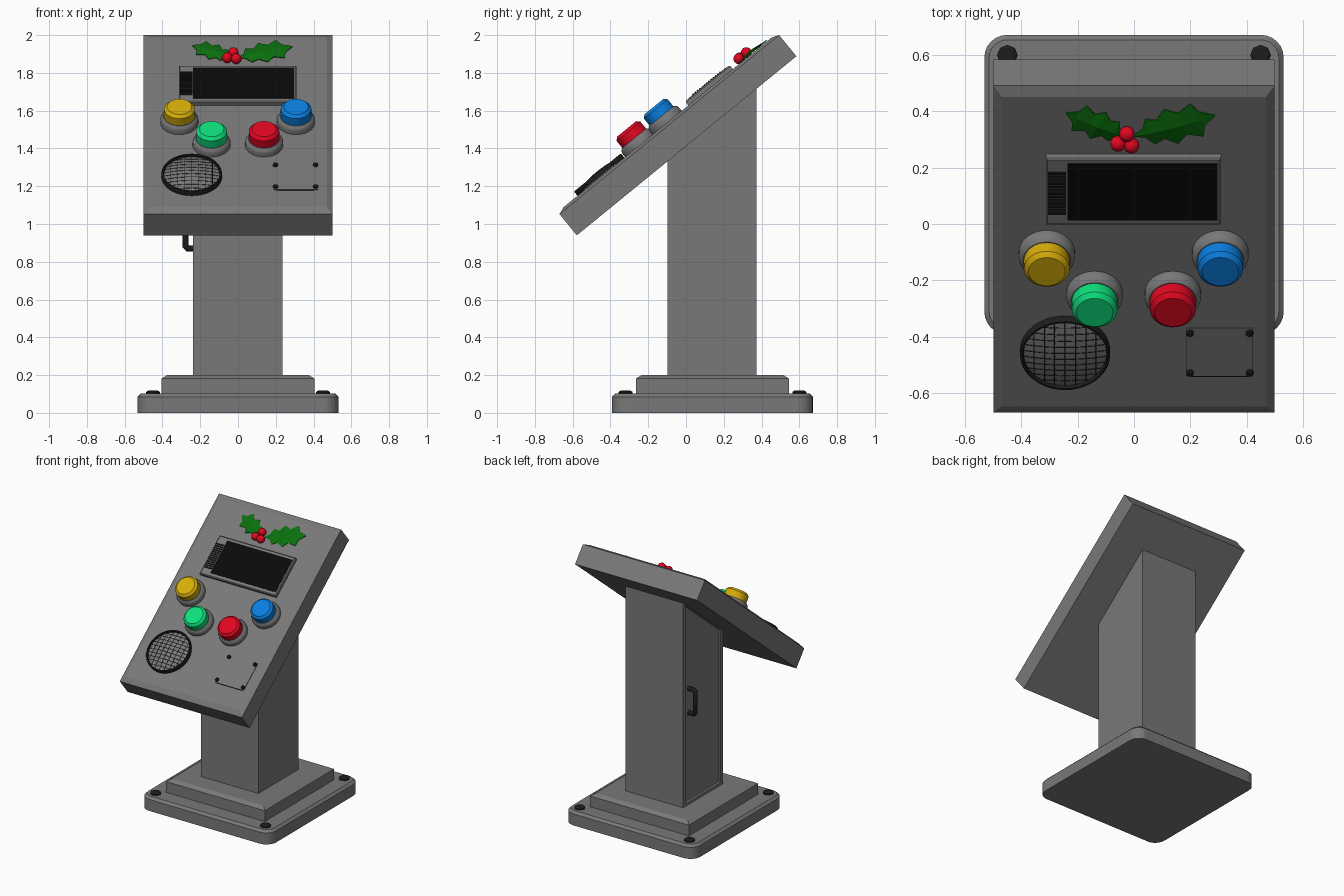
import bpy, bmesh
from math import radians, sin, cos, pi, sqrt
from mathutils import Matrix

if "Cube" in bpy.data.objects:
    bpy.data.objects.remove(bpy.data.objects["Cube"])

# Frame of the sloped console: local y runs up the slope, local z leaves the face
SLOPE = Matrix.Translation((0, -0.578, 0.94)) @ Matrix.Rotation(radians(39.2), 4, 'X')
FACE = 0.16


def material(name, rgb):
    m = bpy.data.materials.new(name)
    m.diffuse_color = (*rgb, 1)
    m.use_nodes = True
    m.node_tree.nodes["Principled BSDF"].inputs["Base Color"].default_value = m.diffuse_color
    return m


METAL = material("dark_grey_metal", (0.19, 0.19, 0.19))
BLACK = material("black", (0.003, 0.003, 0.003))
DARK = material("dark", (0.012, 0.012, 0.012))
GREEN_LEAF = material("leaf_green", (0.003, 0.16, 0.004))
RED = material("red", (0.75, 0.002, 0.015))


def finish(name, bm, mat=None, matrix=None, smooth=False):
    bmesh.ops.recalc_face_normals(bm, faces=bm.faces[:])
    me = bpy.data.meshes.new(name)
    bm.to_mesh(me)
    bm.free()
    ob = bpy.data.objects.new(name, me)
    bpy.context.collection.objects.link(ob)
    if matrix:
        ob.matrix_world = matrix
    me.materials.append(mat or METAL)
    if smooth:
        me.shade_smooth()
        me.set_sharp_from_angle(angle=radians(35))
    return ob


def stack(name, rings, mat=None, matrix=None, smooth=False):
    """Skin a list of (outline, z) rings and cap both ends."""
    bm = bmesh.new()
    vs = [[bm.verts.new((x, y, z)) for x, y in o] for o, z in rings]
    n = len(vs[0])
    for a, b in zip(vs, vs[1:]):
        for i in range(n):
            j = (i + 1) % n
            bm.faces.new((a[i], a[j], b[j], b[i]))
    bm.faces.new(vs[0])
    bm.faces.new(vs[-1])
    return finish(name, bm, mat, matrix, smooth)


def circle(x, y, r, n=40):
    return [(x + r * cos(2 * pi * i / n), y + r * sin(2 * pi * i / n)) for i in range(n)]


def rect(x0, x1, y0, y1, dx=0, dy=None):
    dy = dx if dy is None else dy
    return [(x0 + dx, y0 + dy), (x1 - dx, y0 + dy), (x1 - dx, y1 - dy), (x0 + dx, y1 - dy)]


def rounded(cx, cy, h, r, seg=6):
    pts = []
    for k, (sx, sy) in enumerate(((1, 1), (-1, 1), (-1, -1), (1, -1))):
        for i in range(seg + 1):
            a = pi / 2 * (k + i / seg)
            pts.append((cx + sx * (h - r) + r * cos(a), cy + sy * (h - r) + r * sin(a)))
    return pts


def box(name, x0, x1, y0, y1, z0, z1, mat=None, matrix=None, inset=0.0, drop=0.0):
    rings = [(rect(x0, x1, y0, y1), z0), (rect(x0, x1, y0, y1), z1 - drop)]
    if inset:
        rings.append((rect(x0, x1, y0, y1, inset), z1))
    return stack(name, rings, mat, matrix)


def tube(name, paths, radius, mat, matrix=None, res=2):
    cu = bpy.data.curves.new(name, 'CURVE')
    cu.dimensions = '3D'
    cu.bevel_depth = radius
    cu.bevel_resolution = res
    cu.use_fill_caps = True
    for path in paths:
        sp = cu.splines.new('POLY')
        sp.points.add(len(path) - 1)
        for p, c in zip(sp.points, path):
            p.co = (*c, 1)
    cu.materials.append(mat)
    ob = bpy.data.objects.new(name, cu)
    bpy.context.collection.objects.link(ob)
    if matrix:
        ob.matrix_world = matrix


# Base plate with rounded corners, stepped plinth and bolts
CY = 0.14
stack("base_plate", [(rounded(0, CY, 0.532, 0.08), 0), (rounded(0, CY, 0.532, 0.08), 0.085),
                     (rounded(0, CY, 0.515, 0.065), 0.102)])
box("plinth", -0.405, 0.405, CY - 0.405, CY + 0.405, 0.1, 0.2, inset=0.03, drop=0.018)
for sx in (-1, 1):
    for sy in (-1, 1):
        x, y = 0.45 * sx, CY + 0.46 * sy
        stack("base_bolt", [(circle(x, y, 0.037, 8), 0.1), (circle(x, y, 0.037, 8), 0.111),
                            (circle(x, y, 0.026, 8), 0.118)], DARK)

# Column, cut to the slope at the top, with a recessed door on its left side
bm = bmesh.new()
side = [(-0.097, 0.19), (0.373, 0.19), (0.373, 1.75), (-0.097, 1.367)]
left = [bm.verts.new((-0.237, y, z)) for y, z in side]
right = [bm.verts.new((0.235, y, z)) for y, z in side]
door = bm.faces.new(left)
bm.faces.new(right)
for i in range(4):
    j = (i + 1) % 4
    bm.faces.new((left[i], left[j], right[j], right[i]))
bmesh.ops.recalc_face_normals(bm, faces=bm.faces[:])
bmesh.ops.inset_region(bm, faces=[door], thickness=0.03, use_even_offset=True)
bmesh.ops.inset_region(bm, faces=[door], thickness=0.004, depth=-0.012, use_even_offset=True)
finish("column", bm)

# Door handle
hx = -0.279
tube("door_handle", [[(-0.22, 0.29, 0.871), (hx + 0.012, 0.29, 0.871), (hx, 0.29, 0.885),
                      (hx, 0.29, 1.036), (hx + 0.012, 0.29, 1.05), (-0.22, 0.29, 1.05)]], 0.017, DARK)

# Sloped console with chamfered front edges
outer = rect(-0.5, 0.5, 0, 1.5)
stack("console", [(outer, 0), (outer, 0.145), (rect(-0.5, 0.5, 0, 1.5, 0.03, 0.04), FACE)], None, SLOPE)

# Display frame, screen and vent slats
box("screen_frame", -0.313, 0.309, 0.892, 1.197, 0.155, 0.187, None, SLOPE, 0.006, 0.006)
box("screen", -0.237, 0.297, 0.917, 1.175, 0.18, 0.189, BLACK, SLOPE)
for i in range(13):
    u = 0.945 + i * 0.0153
    box("vent_slat", -0.306, -0.242, u, u + 0.009, 0.18, 0.193, DARK, SLOPE)

# Push buttons: grey collar and coloured cap
for color, rgb, x, u in (("yellow", (0.68, 0.42, 0.003), -0.31, 0.747),
                         ("green", (0.004, 0.74, 0.2), -0.14, 0.56),
                         ("red", (0.75, 0.002, 0.015), 0.138, 0.56),
                         ("blue", (0.003, 0.21, 0.75), 0.307, 0.747)):
    stack(color + "_button_collar", [(circle(x, u, r), z) for r, z in
          ((0.1, 0.155), (0.1, 0.185), (0.094, 0.197), (0.084, 0.206))], None, SLOPE, True)
    stack(color + "_button_cap", [(circle(x, u, r), z) for r, z in
          ((0.081, 0.2), (0.081, 0.254), (0.065, 0.27))], material(color + "_cap", rgb), SLOPE, True)

# Speaker: dark rim, shallow dome and a grille of wires
SX, SU, SR = -0.245, 0.295, 0.147


def dome(r):
    return 0.175 + 0.018 * (1 - (r / SR) ** 2)


stack("speaker_rim", [(circle(SX, SU, r, 48), z) for r, z in
      ((0.16, 0.155), (0.16, 0.184), (0.157, 0.189), (0.15, 0.189), (0.147, 0.17))], DARK, SLOPE, True)
stack("speaker_dome", [(circle(SX, SU, r, 48), dome(r)) for r in
      (SR, 0.125, 0.1, 0.075, 0.05, 0.025, 0.004)], None, SLOPE, True)
wires = []
for count, flip in ((11, False), (8, True)):
    for k in range(1, count):
        d = SR * (2 * k / count - 1)
        half = sqrt(SR ** 2 - d ** 2)
        path = []
        for i in range(11):
            t = half * (i / 5 - 1)
            a, b = (d, t) if flip else (t, d)
            path.append((SX + a, SU + b, dome(sqrt(a * a + b * b))))
        wires.append(path)
tube("speaker_grille", wires, 0.0018, DARK, SLOPE, 1)

# Access plate with four screws and a dark lower seam
box("access_plate", 0.187, 0.423, 0.182, 0.402, 0.155, 0.165, None, SLOPE)
box("access_plate_seam", 0.205, 0.405, 0.18, 0.183, 0.155, 0.1655, DARK, SLOPE)
for x in (0.199, 0.411):
    for u in (0.201, 0.383):
        stack("plate_screw", [(circle(x, u, r, 12), z) for r, z in
              ((0.013, 0.155), (0.013, 0.174), (0.008, 0.178))], DARK, SLOPE)

# Holly leaves: spiked half outline mirrored over a raised midrib
HALF = [(0, 0.03), (0.12, 0.22), (0.2, 0.72), (0.33, 0.55), (0.46, 1.0), (0.6, 0.62),
        (0.78, 0.95), (0.84, 0.4), (1, 0.02)]


def leaf(name, x, u, length, width, angle):
    bm = bmesh.new()
    rib = [bm.verts.new((t * length, 0, 0.013 * sin(pi * min(1, t + 0.05)))) for t, w in HALF]
    for s in (-1, 1):
        edge = [bm.verts.new((t * length, s * w * width, 0.002)) for t, w in HALF]
        for i in range(len(HALF) - 1):
            quad = (rib[i], rib[i + 1], edge[i + 1], edge[i])
            bm.faces.new(quad if s < 0 else quad[::-1])
    m = SLOPE @ Matrix.Translation((x, u, FACE + 0.003)) @ Matrix.Rotation(radians(angle), 4, 'Z')
    ob = finish(name, bm, GREEN_LEAF, m)
    mod = ob.modifiers.new("thickness", 'SOLIDIFY')
    mod.thickness = 0.005
    mod.offset = 0


leaf("holly_leaf_right", 0.0, 1.285, 0.302, 0.082, 18)
leaf("holly_leaf_left", -0.03, 1.285, 0.235, 0.066, 154)

# Holly berries
for x, u in ((-0.025, 1.307), (-0.057, 1.263), (-0.009, 1.255)):
    bm = bmesh.new()
    bmesh.ops.create_uvsphere(bm, u_segments=20, v_segments=12, radius=0.028)
    finish("holly_berry", bm, RED, SLOPE @ Matrix.Translation((x, u, 0.183)), True)
